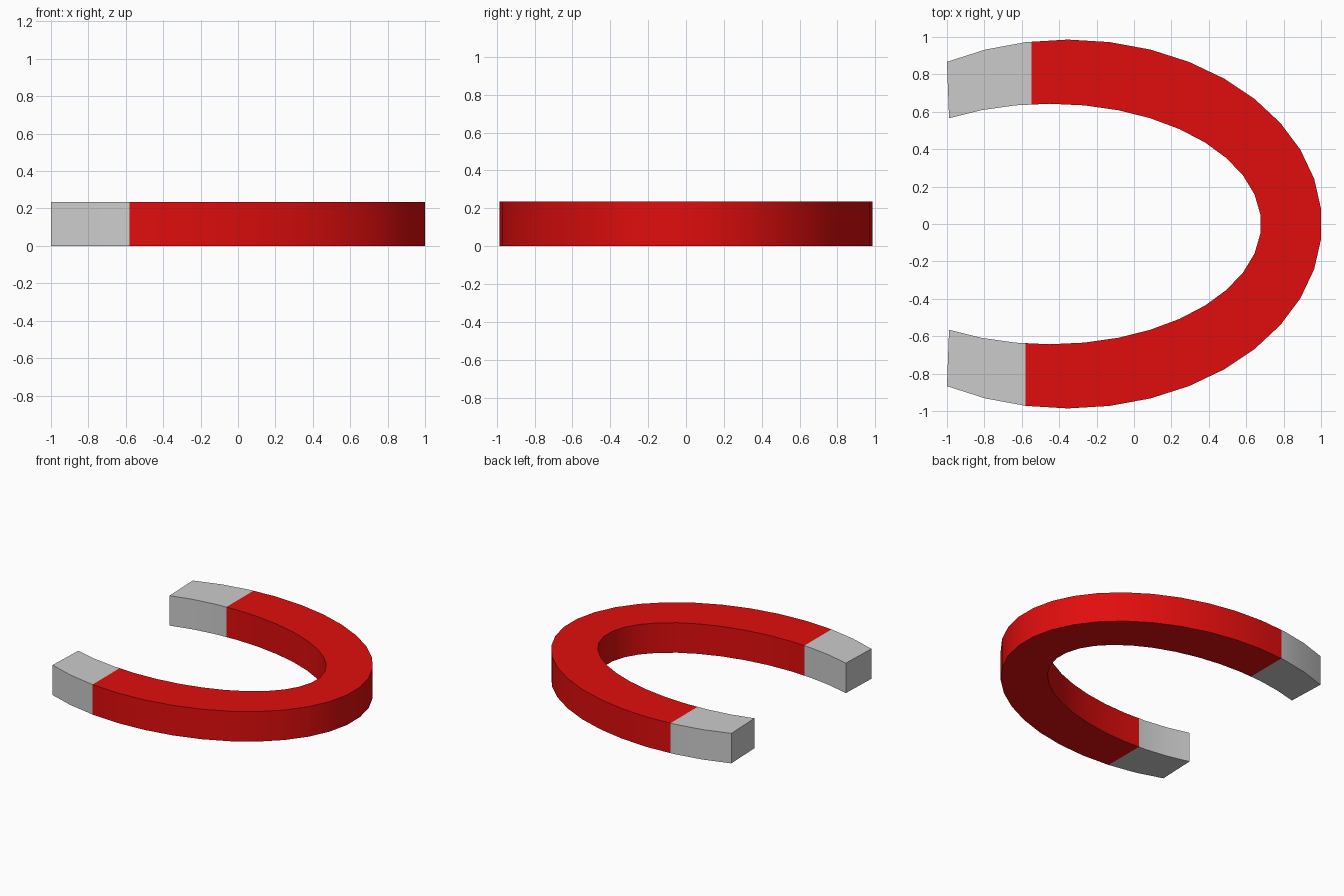
import bpy, bmesh, math

if "Cube" in bpy.data.objects:
    bpy.data.objects.remove(bpy.data.objects["Cube"])

SEG = 38          # sides of the full ellipse
HEIGHT = 0.235
CUTS = {1: -0.548, -1: -0.58}   # x of the colour change on each arm


def horseshoe():
    """Open elliptical bar between two ellipses, with capped ends."""
    bm = bmesh.new()
    rings = []
    for k in range(-13, 13):
        t = (k + 0.5) * math.tau / SEG
        outer = (-0.3536 + 1.3583 * math.cos(t), 0.986 * math.sin(t))
        inner = (-0.451 + 1.13 * math.cos(t), 0.643 * math.sin(t))
        rings.append([bm.verts.new((*p, z)) for p, z in
                      ((outer, 0), (outer, HEIGHT), (inner, HEIGHT), (inner, 0))])
    for a, b in zip(rings, rings[1:]):
        for i in range(4):
            j = (i + 1) % 4
            bm.faces.new((a[i], b[i], b[j], a[j]))
    bm.faces.new(rings[0])
    bm.faces.new(rings[-1][::-1])
    bmesh.ops.recalc_face_normals(bm, faces=bm.faces)
    return bm


def arm_geom(bm, side):
    faces = [f for f in bm.faces if f.calc_center_median().y * side > 0.1]
    edges = {e for f in faces for e in f.edges}
    verts = {v for f in faces for v in f.verts}
    return faces + list(edges) + list(verts)


def finish(bm, name):
    mesh = bpy.data.meshes.new(name)
    bm.to_mesh(mesh)
    bm.free()
    ob = bpy.data.objects.new(name, mesh)
    bpy.context.collection.objects.link(ob)
    bpy.ops.object.select_all(action='DESELECT')
    ob.select_set(True)
    bpy.context.view_layer.objects.active = ob
    bpy.ops.object.shade_smooth_by_angle(angle=math.radians(30))
    return ob


# Red curved body: trim both arms
bm = horseshoe()
for side, x in CUTS.items():
    bmesh.ops.bisect_plane(bm, geom=arm_geom(bm, side), plane_co=(x, 0, 0),
                           plane_no=(-1, 0, 0), clear_outer=True)
body = finish(bm, "magnet_body")
red = bpy.data.materials.new("red_paint")
red.diffuse_color = (0.75, 0.004, 0.004, 1)
red.use_nodes = True
red.node_tree.nodes["Principled BSDF"].inputs["Base Color"].default_value = red.diffuse_color
body.data.materials.append(red)

# Grey pole tips: keep only the end of one arm
for side, name in ((1, "pole_tip_back"), (-1, "pole_tip_front")):
    bm = horseshoe()
    drop = [f for f in bm.faces if f.calc_center_median().y * side <= 0.1]
    bmesh.ops.delete(bm, geom=drop, context='FACES')
    bmesh.ops.bisect_plane(bm, geom=arm_geom(bm, side), plane_co=(CUTS[side], 0, 0),
                           plane_no=(1, 0, 0), clear_outer=True)
    finish(bm, name)
